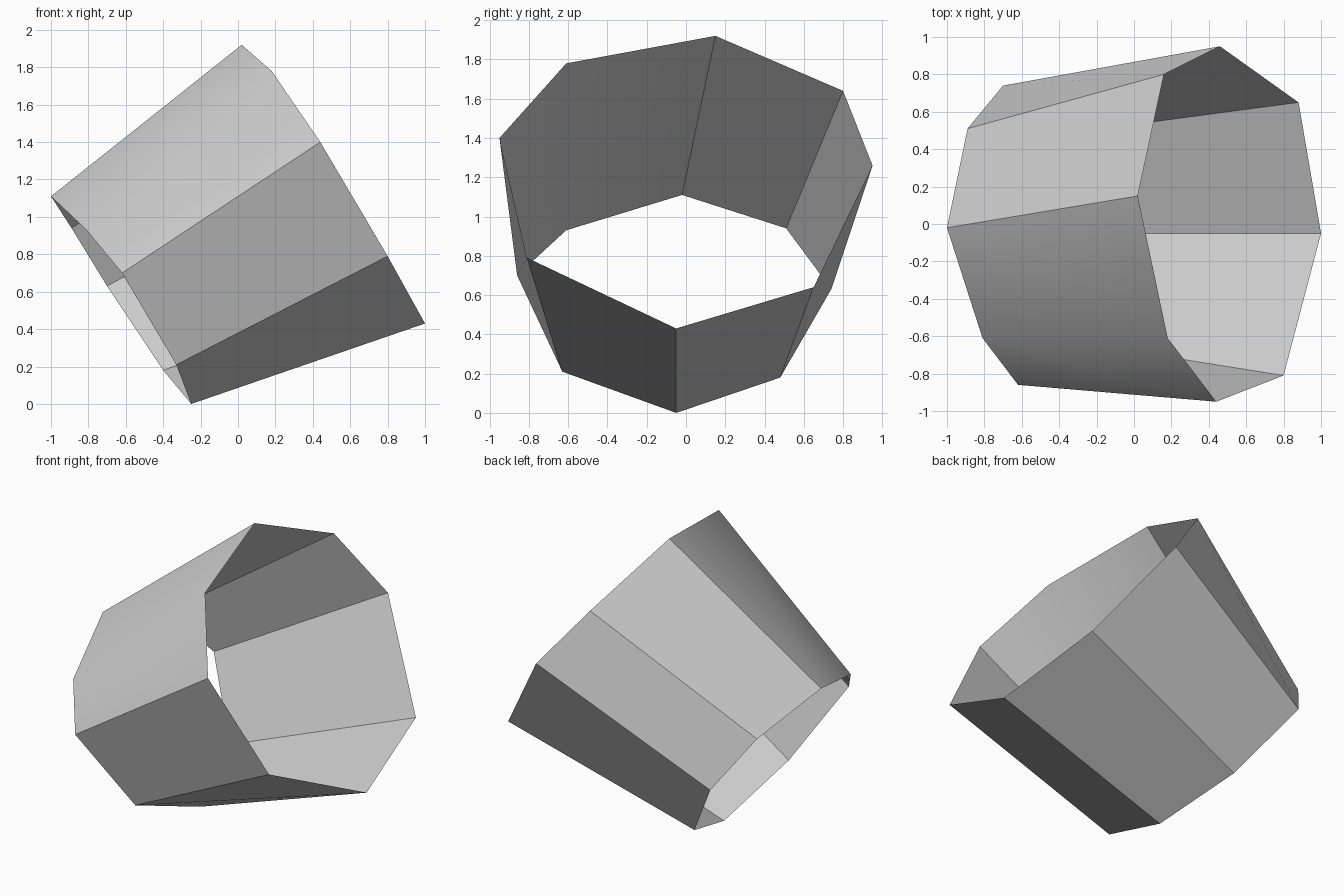
import bpy
import bmesh
import math

# Remove the default object
cube = bpy.data.objects.get("Cube")
if cube:
    bpy.data.objects.remove(cube, do_unlink=True)

# Single plain grey material
grey = bpy.data.materials.new("light_grey")
grey.use_nodes = True
colour = (0.6, 0.6, 0.6, 1.0)
grey.diffuse_color = colour
grey.node_tree.nodes["Principled BSDF"].inputs["Base Color"].default_value = colour

# Irregular eight-sided rims: wide opening and narrow opening
wide_rim = [(0.02, 0.15, 1.92), (0.18, -0.61, 1.78), (0.44, -0.95, 1.40),
            (0.80, -0.81, 0.79), (1.00, -0.05, 0.43), (0.88, 0.65, 0.64),
            (0.46, 0.95, 1.26), (0.16, 0.80, 1.64)]
narrow_rim = [(-1.00, -0.02, 1.11), (-0.81, -0.61, 0.93), (-0.62, -0.86, 0.70),
              (-0.33, -0.63, 0.21), (-0.25, -0.05, 0.00), (-0.40, 0.48, 0.18),
              (-0.70, 0.74, 0.63), (-0.89, 0.51, 0.94)]

# Open tilted tube: one quad panel between each pair of rim corners
bm = bmesh.new()
wide = [bm.verts.new(p) for p in wide_rim]
narrow = [bm.verts.new(p) for p in narrow_rim]
for i in range(len(wide)):
    j = (i + 1) % len(wide)
    bm.faces.new((narrow[i], narrow[j], wide[j], wide[i]))
mesh = bpy.data.meshes.new("tapered_tube")
bm.to_mesh(mesh)
bm.free()
mesh.materials.append(grey)

tube = bpy.data.objects.new("tapered_tube", mesh)
bpy.context.collection.objects.link(tube)

# Smooth the shallow corners, keep the others sharp
bpy.ops.object.select_all(action='DESELECT')
tube.select_set(True)
bpy.context.view_layer.objects.active = tube
bpy.ops.object.shade_smooth_by_angle(angle=math.radians(40))
